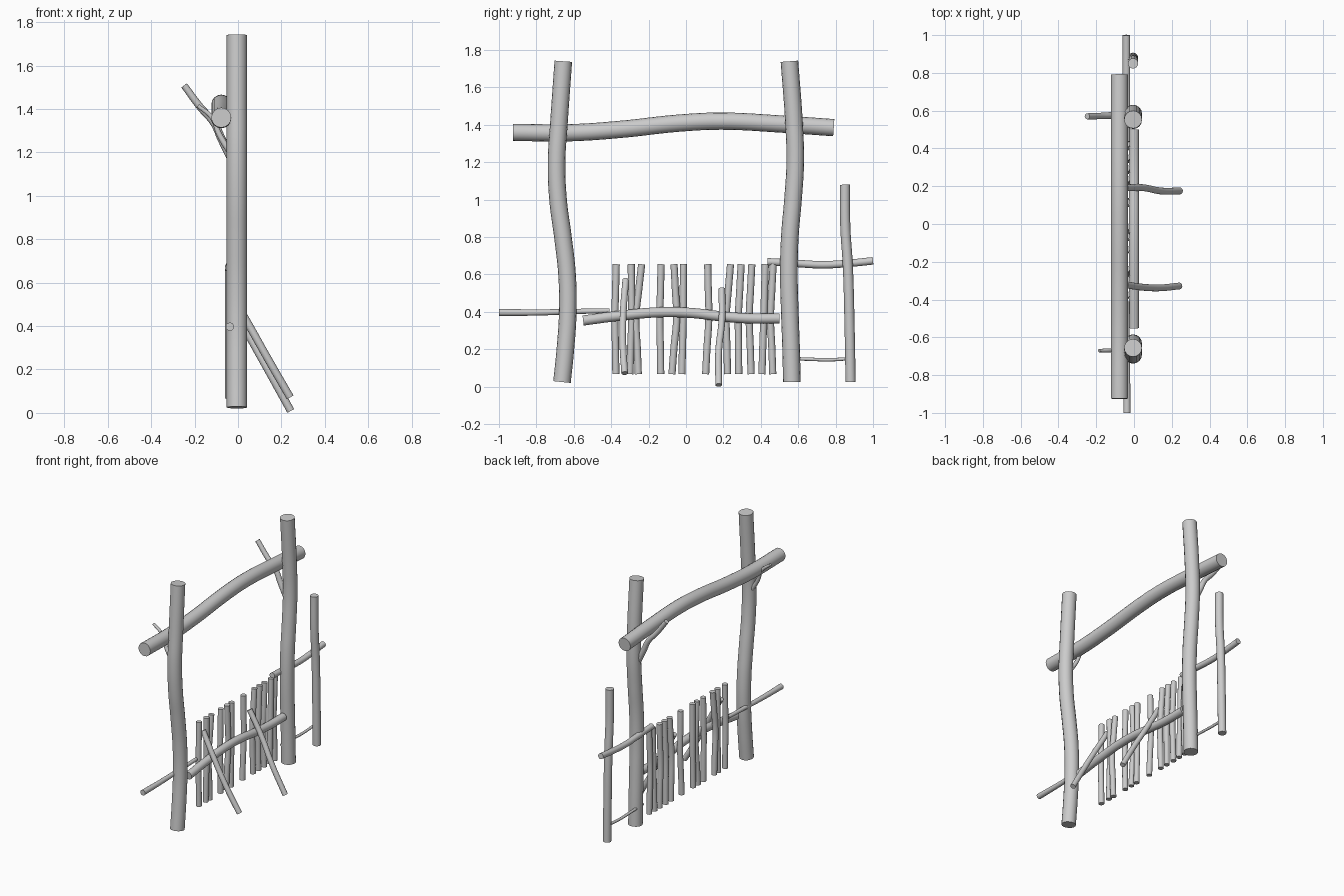
import bpy


def branch(name, pts, r0, r1=None):
    """Smooth round branch through pts, tapering from r0 to r1, with flat cut ends."""
    r1 = r0 if r1 is None else r1
    cu = bpy.data.curves.new(name, 'CURVE')
    cu.dimensions = '3D'
    cu.bevel_depth = 1.0
    cu.bevel_resolution = 6
    cu.resolution_u = 6
    cu.use_fill_caps = True
    sp = cu.splines.new('BEZIER')
    sp.bezier_points.add(len(pts) - 1)
    for i, (bp, p) in enumerate(zip(sp.bezier_points, pts)):
        bp.co = p
        bp.handle_left_type = bp.handle_right_type = 'AUTO'
        bp.radius = r0 + (r1 - r0) * i / (len(pts) - 1)
    tmp = bpy.data.objects.new(name + "_curve", cu)
    bpy.context.collection.objects.link(tmp)
    bpy.context.view_layer.update()
    dg = bpy.context.evaluated_depsgraph_get()
    me = bpy.data.meshes.new_from_object(tmp.evaluated_get(dg))
    bpy.data.objects.remove(tmp)
    ob = bpy.data.objects.new(name, me)
    bpy.context.collection.objects.link(ob)
    bpy.ops.object.select_all(action='DESELECT')
    bpy.context.view_layer.objects.active = ob
    ob.select_set(True)
    bpy.ops.object.shade_smooth_by_angle()
    return ob


def in_plane(x, yz):
    return [(x, y, z) for y, z in yz]


# Gate posts
branch("left_post", in_plane(-0.005, [
    (-0.663, 0.025), (-0.645, 0.2), (-0.632, 0.4), (-0.636, 0.6), (-0.658, 0.8),
    (-0.684, 1.0), (-0.692, 1.2), (-0.680, 1.4), (-0.656, 1.74)]), 0.047)
branch("right_post", in_plane(-0.005, [
    (0.566, 0.025), (0.562, 0.2), (0.555, 0.4), (0.550, 0.6), (0.555, 0.8),
    (0.572, 1.0), (0.584, 1.2), (0.578, 1.4), (0.553, 1.74)]), 0.047)

# Top beam behind the posts
branch("top_beam", in_plane(-0.077, [
    (-0.925, 1.36), (-0.62, 1.358), (-0.35, 1.376), (-0.03, 1.41),
    (0.19, 1.42), (0.5, 1.405), (0.79, 1.385)]), 0.046)

# Twigs propping the beam from the posts
branch("right_prop", [(-0.03, 0.575, 1.17), (-0.075, 0.575, 1.26), (-0.11, 0.575, 1.335),
                      (-0.175, 0.572, 1.41), (-0.248, 0.57, 1.508)], 0.02, 0.016)
branch("left_prop", [(-0.03, -0.68, 1.19), (-0.085, -0.675, 1.28),
                     (-0.12, -0.67, 1.36), (-0.185, -0.67, 1.415)], 0.015, 0.009)

# Side fence: short post and rails
branch("side_post", in_plane(-0.005, [
    (0.88, 0.025), (0.875, 0.3), (0.865, 0.65), (0.852, 0.85), (0.85, 1.08)]), 0.027)
branch("right_rail", in_plane(-0.04, [
    (0.435, 0.668), (0.58, 0.66), (0.73, 0.652), (0.85, 0.658), (1.0, 0.673)]), 0.02)
branch("right_low_rail", in_plane(-0.03, [
    (0.52, 0.152), (0.66, 0.147), (0.76, 0.144), (0.875, 0.15)]), 0.009)
branch("left_rail", in_plane(-0.037, [
    (-1.0, 0.397), (-0.8, 0.397), (-0.6, 0.402), (-0.41, 0.407)]), 0.019, 0.012)

# Gate panel rail
branch("gate_rail", in_plane(0.0, [
    (-0.55, 0.354), (-0.35, 0.38), (-0.14, 0.398), (0.02, 0.395),
    (0.2, 0.375), (0.34, 0.365), (0.5, 0.365)]), 0.027)

# Gate pickets: y at bottom, middle, top
pickets = [(-0.375, -0.38, -0.373), (-0.3, -0.29, -0.293), (-0.255, -0.268, -0.237),
           (-0.135, -0.14, -0.133), (-0.075, -0.05, -0.064), (-0.022, -0.015, -0.014),
           (0.105, 0.122, 0.116), (0.222, 0.215, 0.238), (0.282, 0.28, 0.295),
           (0.348, 0.338, 0.352), (0.406, 0.416, 0.424), (0.464, 0.452, 0.466)]
for i, (b, m, t) in enumerate(pickets):
    branch(f"picket_{i + 1}", in_plane(-0.04, [
        (b, 0.067), (b * 0.6 + m * 0.4, 0.2), (m, 0.37),
        (m * 0.5 + t * 0.5, 0.52), (t, 0.655)]), 0.019)

# Slanted prop legs
branch("left_leg", [(-0.045, -0.322, 0.572), (0.05, -0.335, 0.405),
                    (0.14, -0.338, 0.245), (0.24, -0.328, 0.072)], 0.018)
branch("right_leg", [(-0.045, 0.192, 0.522), (0.05, 0.192, 0.356),
                     (0.14, 0.175, 0.195), (0.243, 0.175, 0.009)], 0.018)
